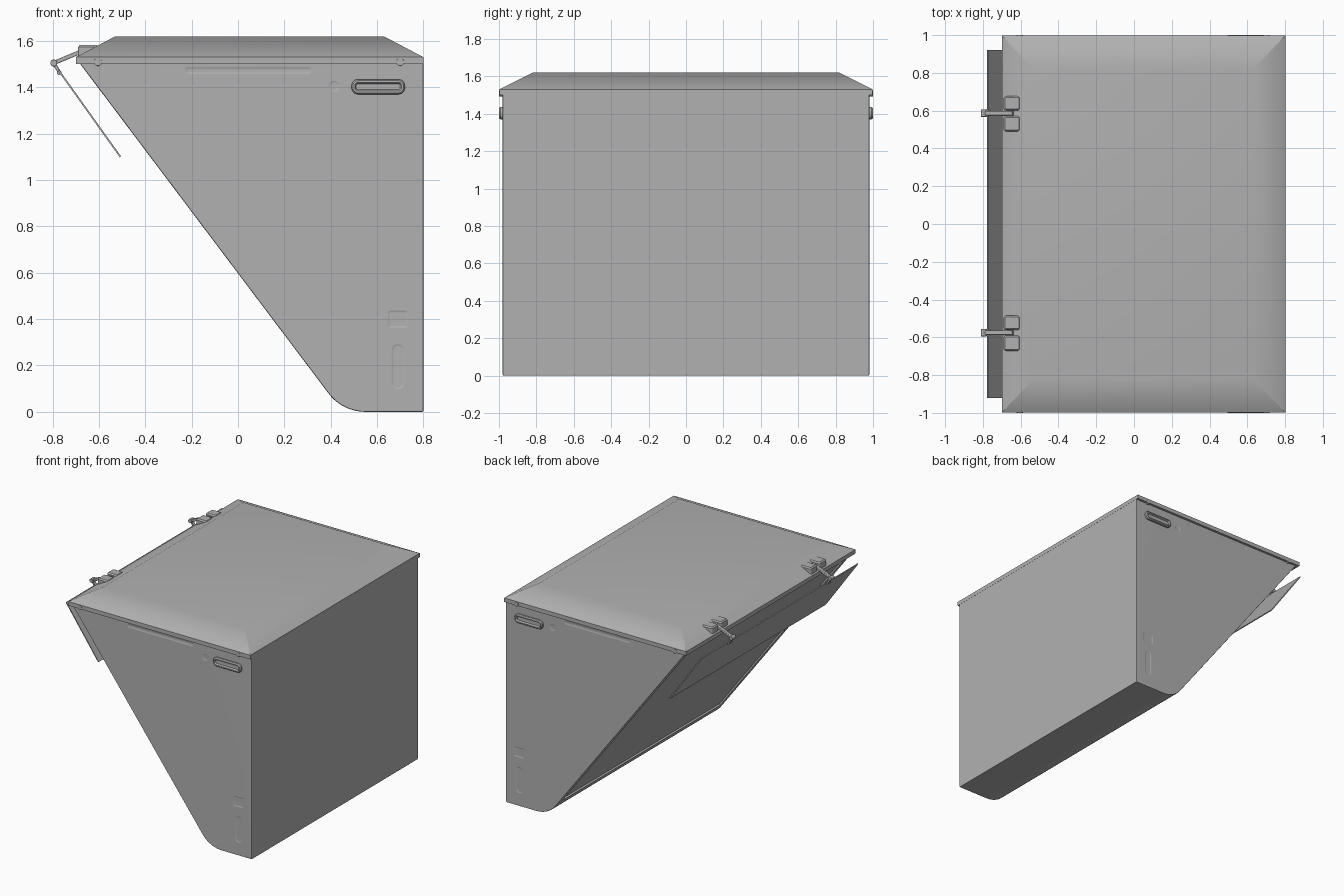
import bpy, bmesh, math
from math import cos, sin, pi

if "Cube" in bpy.data.objects:
    bpy.data.objects.remove(bpy.data.objects["Cube"])

grey = bpy.data.materials.new("dark_grey")
grey.diffuse_color = (0.44, 0.44, 0.44, 1)
grey.use_nodes = True
grey.node_tree.nodes["Principled BSDF"].inputs["Base Color"].default_value = grey.diffuse_color


def loft(name, rings, bevel=0.0):
    """Closed solid skinned through rings of equal point count."""
    bm = bmesh.new()
    vs = [[bm.verts.new(p) for p in r] for r in rings]
    n = len(rings[0])
    for a, b in zip(vs, vs[1:]):
        for i in range(n):
            j = (i + 1) % n
            bm.faces.new((a[i], a[j], b[j], b[i]))
    bm.faces.new(vs[0])
    bm.faces.new(vs[-1])
    bmesh.ops.recalc_face_normals(bm, faces=bm.faces)
    me = bpy.data.meshes.new(name)
    bm.to_mesh(me)
    bm.free()
    me.materials.append(grey)
    ob = bpy.data.objects.new(name, me)
    bpy.context.collection.objects.link(ob)
    if bevel:
        m = ob.modifiers.new("bevel", 'BEVEL')
        m.width, m.segments, m.limit_method = bevel, 2, 'ANGLE'
        m.angle_limit = math.radians(20)
    return ob


def ring(pts, y):
    return [(x, y, z) for x, z in pts]


def flat_ring(pts, z):
    return [(x, y, z) for x, y in pts]


def prism(name, pts, y0, y1, bevel=0.0):
    return loft(name, [ring(pts, y0), ring(pts, y1)], bevel)


def rrect(x0, z0, x1, z1, r, inset=0.0, n=6):
    x0, z0, x1, z1 = x0 + inset, z0 + inset, x1 - inset, z1 - inset
    r = max(r - inset, 0.002)
    out = []
    for k, (cx, cz) in enumerate([(x1 - r, z1 - r), (x0 + r, z1 - r),
                                  (x0 + r, z0 + r), (x1 - r, z0 + r)]):
        for i in range(n + 1):
            a = (k + i / n) * pi / 2
            out.append((cx + r * cos(a), cz + r * sin(a)))
    return out


def circle(cx, cz, r, n=20):
    return [(cx + r * cos(2 * pi * i / n), cz + r * sin(2 * pi * i / n)) for i in range(n)]


def bar(p, q, w):
    dx, dz = q[0] - p[0], q[1] - p[1]
    l = math.hypot(dx, dz)
    ox, oz = -dz / l * w / 2, dx / l * w / 2
    return [(p[0] + ox, p[1] + oz), (q[0] + ox, q[1] + oz),
            (q[0] - ox, q[1] - oz), (p[0] - ox, p[1] - oz)]


def smooth(ob):
    bpy.ops.object.select_all(action='DESELECT')
    ob.select_set(True)
    bpy.context.view_layer.objects.active = ob
    bpy.ops.object.shade_smooth_by_angle(angle=math.radians(30))
    # keep the large faces evenly shaded
    ob.modifiers.new("weighted", 'WEIGHTED_NORMAL').keep_sharp = True


# Wedge body with a rounded lower corner, its top tucked into the lid
arc = [(0.55 + 0.2 * cos(a), 0.2 + 0.2 * sin(a))
       for a in (math.radians(270 - 53 * i / 10) for i in range(11))]
body = prism("body", [(-0.69, 1.513), (0.80, 1.513), (0.80, 0)] + arc, -0.98, 0.98, 0.006)

# Shallow recesses: sloped panel and side markings
d, nrm = (0.602, -0.799), (-0.799, -0.602)


def on_slope(t, h):
    return (-0.68 + d[0] * t + nrm[0] * h, 1.5 + d[1] * t + nrm[1] * h)


cutters = [prism("slope_cutter", [on_slope(0.05, 0.05), on_slope(1.74, 0.05),
                                  on_slope(1.74, -0.012), on_slope(0.05, -0.012)], -0.93, 0.93)]
marks = [(-0.23, 1.455, 0.32, 1.49, 0.016),    # long groove
         (0.388, 1.378, 0.442, 1.432, 0.027),  # round dimple
         (0.645, 0.36, 0.735, 0.44, 0.012),    # square recess
         (0.66, 0.095, 0.72, 0.295, 0.03)]     # pill recess
for s in (-1, 1):
    for m in marks:
        cutters.append(loft("mark_cutter", [ring(rrect(*m), s * 1.0),
                                            ring(rrect(*m), s * 0.9805),
                                            ring(rrect(*m, inset=0.006), s * 0.9775),
                                            ring(rrect(*m, inset=0.012), s * 0.976)]))
bpy.context.view_layer.objects.active = body
for c in cutters:
    m = body.modifiers.new("cut", 'BOOLEAN')
    m.operation, m.solver, m.object = 'DIFFERENCE', 'EXACT', c
for m in list(body.modifiers):
    bpy.ops.object.modifier_apply(modifier=m.name)
for c in cutters:
    bpy.data.objects.remove(c)


# Lid with a vertical rim and chamfered top
def rect(x0, x1, y, z):
    return [(x0, -y, z), (x1, -y, z), (x1, y, z), (x0, y, z)]


loft("lid", [rect(-0.70, 0.801, 0.998, 1.50), rect(-0.70, 0.801, 0.998, 1.53),
             rect(-0.53, 0.63, 0.82, 1.62)])

# Side handles and lid pegs
for s, side in ((-1, "front"), (1, "back")):
    h = (0.49, 1.37, 0.72, 1.435, 0.028)
    loft(side + "_handle", [ring(rrect(*h), s * 0.97), ring(rrect(*h), s * 0.992),
                            ring(rrect(*h, inset=0.006), s * 1.0),
                            ring(rrect(*h, inset=0.014), s * 1.0),
                            ring(rrect(*h, inset=0.02), s * 0.988)])
    for i, x in enumerate((-0.605, 0.70)):
        prism(f"{side}_lid_peg_{i + 1}", rrect(x - 0.017, 1.493, x + 0.017, 1.525, 0.015),
              s * 0.97, s * 1.0, 0.001)

# Hanging door panel
prism("door_panel", bar((-0.775, 1.475), (-0.507, 1.10), 0.007), -0.92, 0.92)

# Hinges: lid plates, arm, pivot and link
for i, y in enumerate((0.587, -0.575)):
    for j, (a, b) in enumerate(((-0.097, -0.015), (0.013, 0.09))):
        plate = (-0.69, y + a, -0.602, y + b, 0.012)
        loft(f"hinge_{i + 1}_plate_{j + 1}", [flat_ring(rrect(*plate), 1.535),
                                              flat_ring(rrect(*plate), 1.574),
                                              flat_ring(rrect(*plate, inset=0.008), 1.583)])
    prism(f"hinge_{i + 1}_arm", bar((-0.64, 1.57), (-0.795, 1.505), 0.018),
          y - 0.012, y + 0.012, 0.003)
    prism(f"hinge_{i + 1}_pivot", circle(-0.795, 1.505, 0.015), y - 0.02, y + 0.02, 0.002)
    prism(f"hinge_{i + 1}_link", bar((-0.795, 1.505), (-0.766, 1.458), 0.014),
          y - 0.012, y + 0.012, 0.002)
    prism(f"hinge_{i + 1}_foot", circle(-0.771, 1.463, 0.010), y - 0.018, y + 0.018)

for ob in list(bpy.context.scene.objects):
    smooth(ob)
